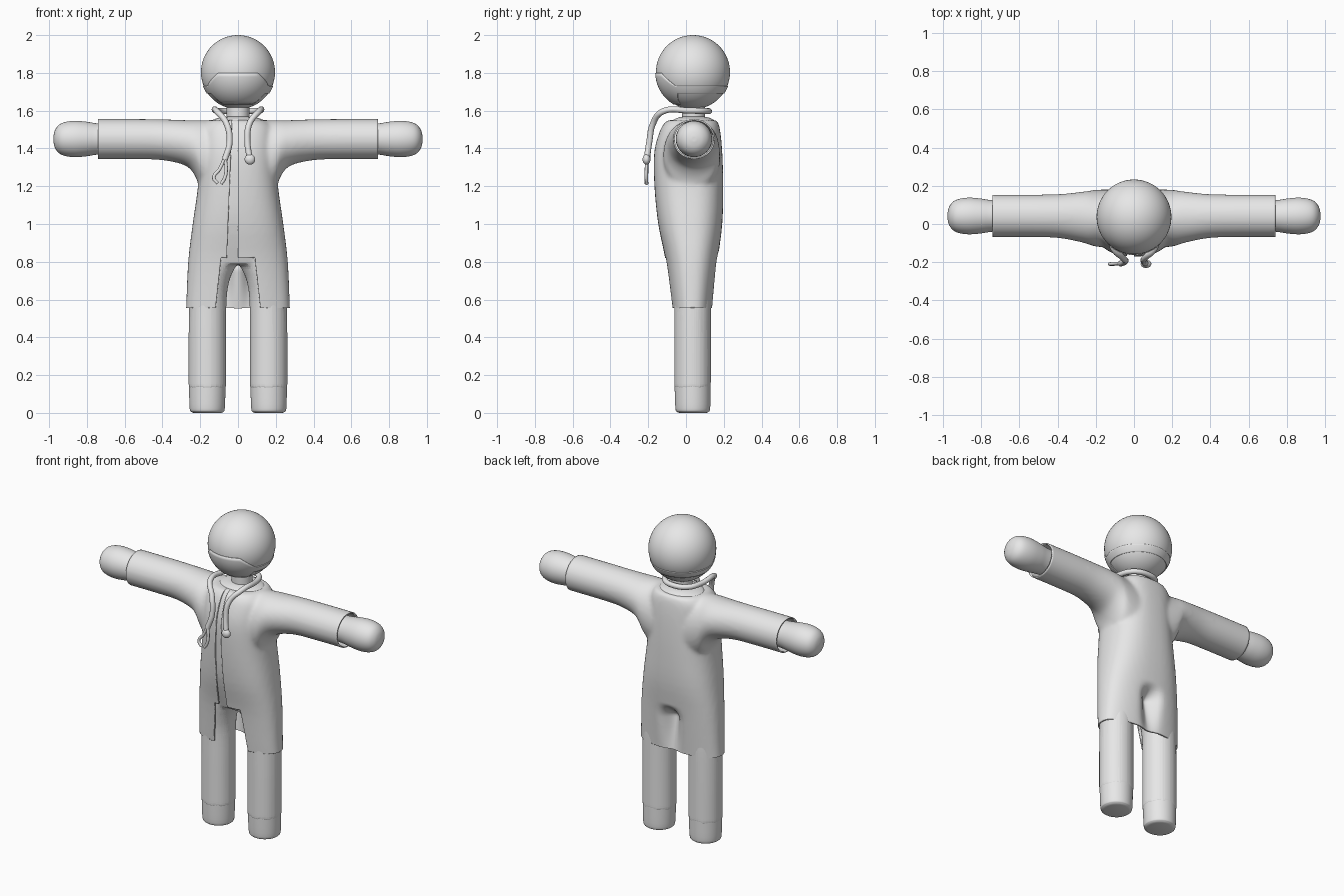
import bpy, bmesh, math
from mathutils import Vector

if "Cube" in bpy.data.objects:
    bpy.data.objects.remove(bpy.data.objects["Cube"], do_unlink=True)

grey = bpy.data.materials.new("light_grey")
grey.use_nodes = True
grey.diffuse_color = (0.8, 0.8, 0.8, 1)
grey.node_tree.nodes["Principled BSDF"].inputs["Base Color"].default_value = (0.8, 0.8, 0.8, 1)


def finish(name, bm, angle=40):
    """Turn a bmesh into a shaded object."""
    bmesh.ops.recalc_face_normals(bm, faces=bm.faces[:])
    mesh = bpy.data.meshes.new(name)
    bm.to_mesh(mesh)
    bm.free()
    mesh.materials.append(grey)
    obj = bpy.data.objects.new(name, mesh)
    bpy.context.collection.objects.link(obj)
    shade(obj, angle)
    return obj


def shade(obj, angle=40):
    bpy.ops.object.select_all(action='DESELECT')
    obj.select_set(True)
    bpy.context.view_layer.objects.active = obj
    bpy.ops.object.shade_smooth_by_angle(angle=math.radians(angle))


def spline(rings, steps):
    """Smoothly resample the ring bounds along the loft."""
    out = []
    for i in range(len(rings) - 1):
        a, b, c, d = (rings[max(0, min(len(rings) - 1, i + k))] for k in (-1, 0, 1, 2))
        for s in range(steps):
            t = s / steps
            out.append([q + 0.5 * t * (r - p + t * (2*p - 5*q + 4*r - w + t * (3*(q - r) + w - p)))
                        for p, q, r, w in zip(a, b, c, d)])
    return out + [list(rings[-1])]


def loft(bm, rings, axis="z", side=1, power=2.0, steps=4, inset=0.0, n=48):
    """Skin closed rings given as (position, u min, u max, v min, v max)."""
    loops = []
    for t, u0, u1, v0, v1 in spline(rings, steps):
        loop = []
        for k in range(n):
            c, s = math.cos(k * math.tau / n), math.sin(k * math.tau / n)
            u = (u0 + u1) / 2 + ((u1 - u0) / 2 - inset) * math.copysign(abs(c) ** (2 / power), c)
            v = (v0 + v1) / 2 + ((v1 - v0) / 2 - inset) * math.copysign(abs(s) ** (2 / power), s)
            p = (u * side, v, t) if axis == "z" else (t * side, u, v)
            loop.append(bm.verts.new(p))
        loops.append(loop)
    for a, b in zip(loops, loops[1:]):
        for k in range(n):
            j = (k + 1) % n
            bm.faces.new((a[k], a[j], b[j], b[k]))
    bm.faces.new(loops[0])
    bm.faces.new(loops[-1])


def blend(obj, voxel, rounds):
    """Fuse overlapping volumes into one soft surface."""
    mod = obj.modifiers.new("fuse", 'REMESH')
    mod.mode = 'VOXEL'
    mod.voxel_size = voxel
    mod = obj.modifiers.new("soften", 'SMOOTH')
    mod.iterations = rounds
    shade(obj)
    for m in list(obj.modifiers):
        bpy.ops.object.modifier_apply(modifier=m.name)


# Coat: trunk and sleeves fused, then cut open
TRUNK = [(0.48, -0.278, 0.278, -0.065, 0.135), (0.56, -0.275, 0.275, -0.077, 0.142),
         (0.8, -0.264, 0.264, -0.107, 0.167), (1.0, -0.24, 0.24, -0.147, 0.192),
         (1.2, -0.212, 0.212, -0.167, 0.197), (1.38, -0.2, 0.2, -0.168, 0.192),
         (1.5, -0.19, 0.19, -0.135, 0.18), (1.55, -0.15, 0.15, -0.1, 0.165)]
SLEEVE = [(0.08, -0.12, 0.18, 1.1, 1.55), (0.19, -0.12, 0.18, 1.18, 1.55),
          (0.23, -0.11, 0.175, 1.26, 1.55), (0.28, -0.095, 0.168, 1.31, 1.55),
          (0.4, -0.073, 0.156, 1.338, 1.554), (0.55, -0.069, 0.154, 1.343, 1.556),
          (0.82, -0.069, 0.154, 1.343, 1.556)]
bm = bmesh.new()
loft(bm, TRUNK, power=2.5)
for side in (1, -1):
    loft(bm, SLEEVE, "x", side)
coat = finish("coat", bm)
blend(coat, 0.011, 10)

bm = bmesh.new()
bm.from_mesh(coat.data)


def cut(point, normal, trim=False):
    bmesh.ops.bisect_plane(bm, geom=bm.verts[:] + bm.edges[:] + bm.faces[:], dist=1e-5,
                           plane_co=point, plane_no=normal, clear_outer=trim)


cut((0, 0, 0.555), (0, 0, -1), True)
for side in (1, -1):
    cut((0.742 * side, 0, 0), (side, 0, 0), True)
    cut((0.09 * side, 0, 0.82), (side, 0, 0.11))
cut((0, 0, 0), (1, 0, 0))
cut((0, 0, 0.82), (0, 0, 1))
cut((-0.06, 0, 0.82), (1, 0, -0.04))


def in_opening(f):
    p = f.calc_center_median()
    if p.y > -0.02:
        return False
    if p.z > 0.82:
        return -0.06 + 0.04 * (p.z - 0.82) < p.x < 0
    return abs(p.x) < 0.09 + 0.11 * (0.82 - p.z)


bmesh.ops.delete(bm, geom=[f for f in bm.faces if in_opening(f)], context='FACES')
# Tuck in the back panel between the legs
for v in bm.verts:
    if v.co.y > 0.05 and v.co.z < 0.86:
        rise = min(1, (0.86 - v.co.z) / 0.1)
        rise = rise * rise * (3 - 2 * rise)
        fade = 1 - 0.75 * max(0, (0.76 - v.co.z) / 0.205)
        v.co.y -= 0.075 * rise * fade * math.exp(-(v.co.x / 0.05) ** 2)
bm.to_mesh(coat.data)
bm.free()
shade(coat)
mod = coat.modifiers.new("cloth", 'SOLIDIFY')
mod.thickness = 0.008
mod.offset = -1

# Clothes under the coat: shirt body and trouser legs
LEG = [(0.125, 0.062, 0.262, -0.063, 0.132), (0.4, 0.062, 0.262, -0.063, 0.132),
       (0.6, 0.06, 0.258, -0.063, 0.132), (0.7, 0.045, 0.25, -0.07, 0.13),
       (0.76, 0.02, 0.245, -0.075, 0.13), (0.84, -0.02, 0.235, -0.08, 0.13)]
bm = bmesh.new()
loft(bm, [(0.785, -0.2, 0.2, -0.085, 0.08)] + [r for r in TRUNK if r[0] > 0.9],
     power=2.5, inset=0.014)
for side in (1, -1):
    loft(bm, LEG, side=side)
under = finish("shirt_and_trousers", bm)
blend(under, 0.012, 6)

# Yoke visible in the neck opening, and the neck
bm = bmesh.new()
loft(bm, [(1.5, -0.14, 0.14, -0.07, 0.15), (1.545, -0.14, 0.14, -0.07, 0.15),
          (1.562, -0.1, 0.1, -0.045, 0.125), (1.568, -0.06, 0.06, -0.02, 0.1)])
finish("shirt_yoke", bm)
bm = bmesh.new()
loft(bm, [(1.5, -0.06, 0.06, -0.02, 0.1), (1.67, -0.06, 0.06, -0.02, 0.1)])
finish("neck", bm)

# Shoes and hands
for side, label in ((1, "left"), (-1, "right")):
    bm = bmesh.new()
    loft(bm, [(0, 0.09, 0.235, -0.035, 0.108), (0.006, 0.077, 0.248, -0.048, 0.12),
              (0.025, 0.07, 0.256, -0.056, 0.128), (0.13, 0.066, 0.259, -0.06, 0.13),
              (0.15, 0.066, 0.259, -0.06, 0.13)], side=side)
    finish(label + "_shoe", bm)
    bm = bmesh.new()
    hand = [(0.62, 0.075), (0.74, 0.082), (0.8, 0.091), (0.86, 0.096), (0.91, 0.091),
            (0.945, 0.077), (0.967, 0.051), (0.976, 0.02), (0.977, 0.004)]
    loft(bm, [(x, 0.042 - r, 0.042 + r, 1.45 - r, 1.45 + r) for x, r in hand], "x", side)
    finish(label + "_hand", bm)

# Head
HEAD = Vector((0, 0.037, 1.804))
bm = bmesh.new()
bmesh.ops.create_uvsphere(bm, u_segments=64, v_segments=40, radius=0.196)
bmesh.ops.translate(bm, verts=bm.verts[:], vec=HEAD)
finish("head", bm)

# Face mask with a strap running round the head
bm = bmesh.new()
cols, rows = 120, 8
grid = []
for k in range(cols):
    a = (k / cols - 0.5) * math.tau
    turn = abs(math.degrees(a))
    side_mix = max(0, min(1, (turn - 32) / 28))
    low_mix = max(0, min(1, (turn - 50) / 10))
    top, low = 1.8 - 0.07 * side_mix, 1.632 + 0.058 * low_mix
    col = []
    for j in range(rows + 1):
        h = low + (top - low) * j / rows - HEAD.z
        r = math.sqrt(0.2 ** 2 - h * h)
        col.append(bm.verts.new((r * math.sin(a), HEAD.y - r * math.cos(a), HEAD.z + h)))
    grid.append(col)
for k in range(cols):
    a, b = grid[k], grid[(k + 1) % cols]
    for j in range(rows):
        bm.faces.new((a[j], b[j], b[j + 1], a[j + 1]))
mask = finish("face_mask", bm)
mod = mask.modifiers.new("cloth", 'SOLIDIFY')
mod.thickness = 0.006
mod.offset = -1


# Listening instrument worn round the neck
def tube(name, points, radius):
    curve = bpy.data.curves.new(name, 'CURVE')
    curve.dimensions = '3D'
    curve.bevel_depth = radius
    curve.bevel_resolution = 4
    curve.use_fill_caps = True
    curve.resolution_u = 8
    s = curve.splines.new('BEZIER')
    s.bezier_points.add(len(points) - 1)
    for bp, p in zip(s.bezier_points, points):
        bp.co = p
        bp.handle_left_type = bp.handle_right_type = 'AUTO'
    curve.materials.append(grey)
    bpy.context.collection.objects.link(bpy.data.objects.new(name, curve))


tube("instrument_tube", [(-0.07, -0.207, 1.34), (-0.045, -0.195, 1.43), (-0.06, -0.175, 1.53),
                         (-0.112, -0.12, 1.597), (-0.115, 0.02, 1.6), (-0.08, 0.095, 1.598),
                         (0, 0.122, 1.597), (0.08, 0.095, 1.598), (0.115, 0.02, 1.6),
                         (0.112, -0.12, 1.597), (0.06, -0.175, 1.53), (0.05, -0.195, 1.43),
                         (0.062, -0.207, 1.35)], 0.016)
tube("instrument_left_prong", [(-0.068, -0.207, 1.35), (-0.063, -0.21, 1.28),
                               (-0.072, -0.21, 1.24), (-0.09, -0.208, 1.212)], 0.009)
tube("instrument_right_prong", [(-0.07, -0.207, 1.35), (-0.098, -0.208, 1.29),
                                (-0.128, -0.21, 1.245), (-0.108, -0.212, 1.215)], 0.009)
bm = bmesh.new()
bmesh.ops.create_uvsphere(bm, u_segments=32, v_segments=16, radius=0.028)
bmesh.ops.scale(bm, verts=bm.verts[:], vec=(1, 0.75, 1))
bmesh.ops.translate(bm, verts=bm.verts[:], vec=(0.063, -0.209, 1.342))
finish("instrument_chest_piece", bm)
